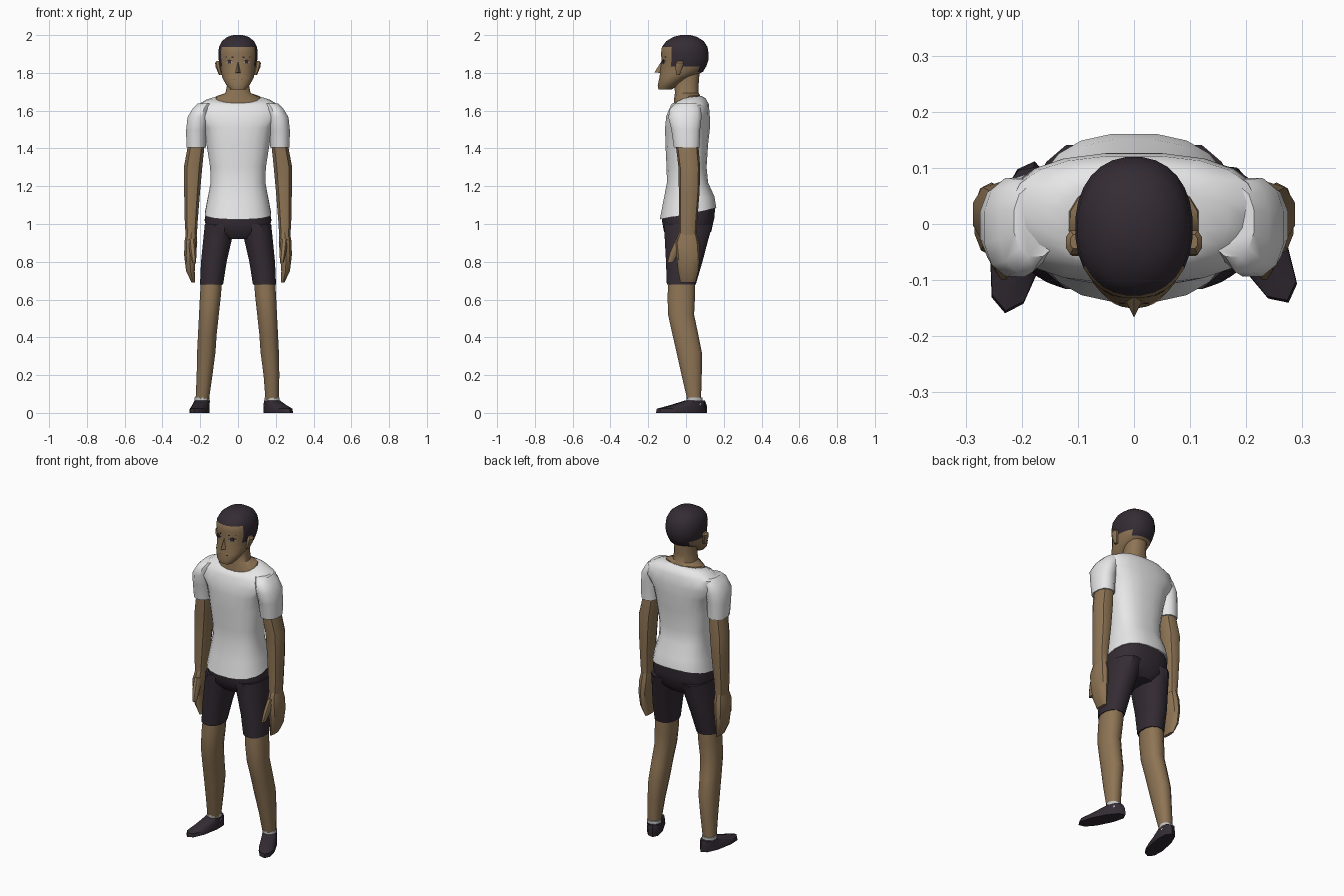
import bpy, bmesh, math
from mathutils import Vector, Matrix
from mathutils.bvhtree import BVHTree


def material(name, rgb):
    m = bpy.data.materials.new(name)
    m.diffuse_color = (*rgb, 1)
    return m


SKIN = material("brown skin", (0.27, 0.175, 0.09))
WHITE = material("white cloth", (0.84, 0.84, 0.84))
DARK = material("dark plum", (0.034, 0.025, 0.034))
SOCK = material("grey sock", (0.55, 0.55, 0.55))
LIP = material("dark lip", (0.12, 0.07, 0.04))
EYE = material("eye white", (0.5, 0.46, 0.42))


def add(name, bm, *mats):
    bmesh.ops.recalc_face_normals(bm, faces=bm.faces)
    me = bpy.data.meshes.new(name)
    bm.to_mesh(me)
    bm.free()
    for m in mats:
        me.materials.append(m)
    ob = bpy.data.objects.new(name, me)
    bpy.context.collection.objects.link(ob)
    return ob


def loft(name, rings, mats, n=12, p=2.3, side=1, matrix=None, rule=None):
    """Skin rings of (z, centre x, half width, front y, back y[, front tilt, back tilt])."""
    bm = bmesh.new()
    loops = []
    for z, cx, hw, yf, yb, *tilt in rings:
        tf, tb = tilt or (0, 0)
        loop = []
        for i in range(n):
            a = 2 * math.pi * (i + 0.5) / n
            c, s = math.cos(a), math.sin(a)
            x = math.copysign(abs(c) ** (2 / p), c) * hw + cx
            y = math.copysign(abs(s) ** (2 / p), s) * (yb - yf) / 2 + (yf + yb) / 2
            loop.append(bm.verts.new((x * side, y, z + y * (tf if y < 0 else tb))))
        loops.append(loop)
    for a, b in zip(loops, loops[1:]):
        for i in range(n):
            j = (i + 1) % n
            bm.faces.new((a[i], a[j], b[j], b[i]))
    bm.faces.new(loops[0])
    bm.faces.new(loops[-1])
    if rule:
        for f in bm.faces:
            f.material_index = rule(f.calc_center_median())
    if matrix:
        bm.transform(matrix)
    return add(name, bm, *mats)


# Shirt body with a dipped collar and a hem that rises at the back
loft("shirt", [
    (1.052, 0, .177, -.14, .162, .2, .2), (1.13, 0, .163, -.122, .152, .1, .1),
    (1.22, 0, .146, -.102, .118), (1.30, 0, .149, -.104, .11),
    (1.42, 0, .168, -.11, .118), (1.51, 0, .185, -.112, .128),
    (1.57, 0, .235, -.106, .127), (1.622, 0, .222, -.088, .122, .1, .1),
    (1.655, 0, .17, -.078, .105, .25, .1), (1.67, 0, .125, -.07, .082, .45, .1)],
    [WHITE], n=20, p=2.5)

# Neck and the skin inside the collar
loft("neck", [
    (1.655, 0, .122, -.066, .078, .4, .1), (1.675, 0, .115, -.066, .076, .35, .1),
    (1.693, 0, .068, -.06, .068), (1.74, 0, .058, -.062, .068),
    (1.83, 0, .06, -.05, .075)], [SKIN], n=16)


# Head: hair faces are chosen by position
def hair(c):
    if c.y < -.085:
        return int(c.z > 1.94)
    if c.y < -.055:
        return int(c.z > 1.835)
    return int(c.z > 1.845 - .3 * max(c.y + .02, 0))


head = loft("head", [
    (1.712, 0, .04, -.146, -.075), (1.735, 0, .062, -.15, -.04),
    (1.775, 0, .084, -.141, .02), (1.805, 0, .09, -.138, .09),
    (1.835, 0, .097, -.134, .108), (1.87, 0, .103, -.13, .12),
    (1.905, 0, .105, -.133, .12), (1.938, 0, .101, -.128, .114),
    (1.968, 0, .086, -.105, .095), (1.99, 0, .058, -.068, .06),
    (2.0, 0, .025, -.03, .025)], [SKIN, DARK], n=28, p=2.2, rule=hair)

# Nose
bm = bmesh.new()
pts = [(0, -.128, 1.865), (-.02, -.125, 1.798), (.02, -.125, 1.798), (0, -.167, 1.803)]
bmesh.ops.convex_hull(bm, input=[bm.verts.new(v) for v in pts])
add("nose", bm, SKIN)

# Eyes, brows and mouth: thin patches laid on the face
tree = BVHTree.FromObject(head, bpy.context.evaluated_depsgraph_get())


def patch(name, outline, mat, lift, side=1):
    bm = bmesh.new()
    verts = []
    for x, z in outline:
        hit = tree.ray_cast(Vector((x * side, -1, z)), Vector((0, 1, 0)))[0]
        verts.append(bm.verts.new((hit.x, hit.y - lift, hit.z)))
    face = bm.faces.new(verts)
    back = bmesh.ops.extrude_face_region(bm, geom=[face])
    bmesh.ops.translate(bm, vec=(0, .005, 0),
                        verts=[v for v in back["geom"] if isinstance(v, bmesh.types.BMVert)])
    add(name, bm, mat)


def box(x0, x1, z0, z1):
    return [(x0, z0), (x1, z0), (x1, z1), (x0, z1)]


patch("mouth", box(-.026, .026, 1.764, 1.768), LIP, .002)
for s, tag in ((-1, "left"), (1, "right")):
    patch(f"eye_white_{tag}", [(.026, 1.855), (.045, 1.847), (.064, 1.856), (.046, 1.868)], EYE, .002, s)
    patch(f"iris_{tag}", box(.037, .054, 1.849, 1.867), DARK, .003, s)
    patch(f"eyelid_{tag}", [(.024, 1.86), (.045, 1.866), (.066, 1.86), (.046, 1.872)], DARK, .0035, s)
    patch(f"brow_{tag}", [(.024, 1.879), (.066, 1.882), (.066, 1.887), (.024, 1.886)], DARK, .003, s)
    loft(f"ear_{tag}", [
        (1.79, .092, .01, -.052, -.032), (1.83, .104, .015, -.058, -.016),
        (1.852, .107, .015, -.056, -.01), (1.864, .104, .01, -.045, -.018)], [SKIN], n=8, side=s)

# Shorts: hip part, legs are added below
loft("shorts_hips", [
    (.92, 0, .09, -.085, .095), (.96, 0, .165, -.118, .135),
    (1.02, 0, .178, -.127, .152, .1, .1), (1.07, 0, .168, -.13, .156, .2, .2)],
    [DARK], n=20, p=2.5)

for s, tag, ankle, turn in ((-1, "left", .19, 11), (1, "right", .181, 27)):
    # Sleeve, arm and hand
    loft(f"sleeve_{tag}", [
        (1.405, .222, .053, -.066, .073), (1.5, .22, .056, -.08, .077),
        (1.565, .211, .058, -.096, .085), (1.61, .195, .047, -.088, .082),
        (1.638, .175, .04, -.06, .07)], [WHITE], side=s)
    loft(f"arm_{tag}", [
        (1.5, .22, .042, -.05, .06), (1.41, .222, .046, -.053, .066),
        (1.3, .238, .051, -.04, .075), (1.17, .243, .044, -.038, .072),
        (1.0, .248, .035, -.037, .058), (.94, .247, .031, -.038, .056)], [SKIN], n=10, side=s)
    loft(f"hand_{tag}", [
        (.96, .247, .028, -.036, .054), (.9, .25, .036, -.058, .07),
        (.83, .254, .032, -.05, .074), (.75, .252, .024, -.042, .066),
        (.69, .237, .009, -.03, .05)], [SKIN], n=10, side=s)
    loft(f"thumb_{tag}", [
        (.92, .245, .02, -.055, 0), (.85, .238, .019, -.086, -.035),
        (.795, .232, .011, -.1, -.068)], [SKIN], n=8, side=s)
    # Shorts leg and bare leg
    loft(f"shorts_leg_{tag}", [
        (.68, .14, .063, -.104, .054), (.8, .128, .07, -.109, .09),
        (.92, .108, .078, -.116, .122), (1.0, .095, .083, -.12, .145)], [DARK], side=s)
    loft(f"leg_{tag}", [
        (.74, .137, .058, -.092, .05), (.62, .146, .057, -.1, .05),
        (.52, .154, .054, -.097, .045), (.42, .162, .051, -.075, .066),
        (.32, .168, .05, -.052, .086), (.2, .177, .043, -.025, .085),
        (.06, ankle, .036, .008, .08)], [SKIN], side=s)
    # Sock and shoe, turned outwards
    place = Matrix.Translation((s * ankle, .045, 0)) @ Matrix.Rotation(math.radians(s * turn), 4, 'Z')
    loft(f"sock_{tag}", [(.04, 0, .038, -.042, .044), (.082, 0, .039, -.041, .043)],
         [SOCK], matrix=place)
    loft(f"shoe_{tag}", [
        (0, 0, .046, -.208, .068), (.022, 0, .046, -.203, .068),
        (.04, 0, .042, -.135, .066), (.066, 0, .039, -.05, .056)],
        [DARK], n=10, matrix=place)

# Smooth shading with crisp edges
for ob in bpy.context.collection.objects:
    ob.select_set(True)
    bpy.context.view_layer.objects.active = ob
bpy.ops.object.shade_smooth_by_angle(angle=math.radians(40))
